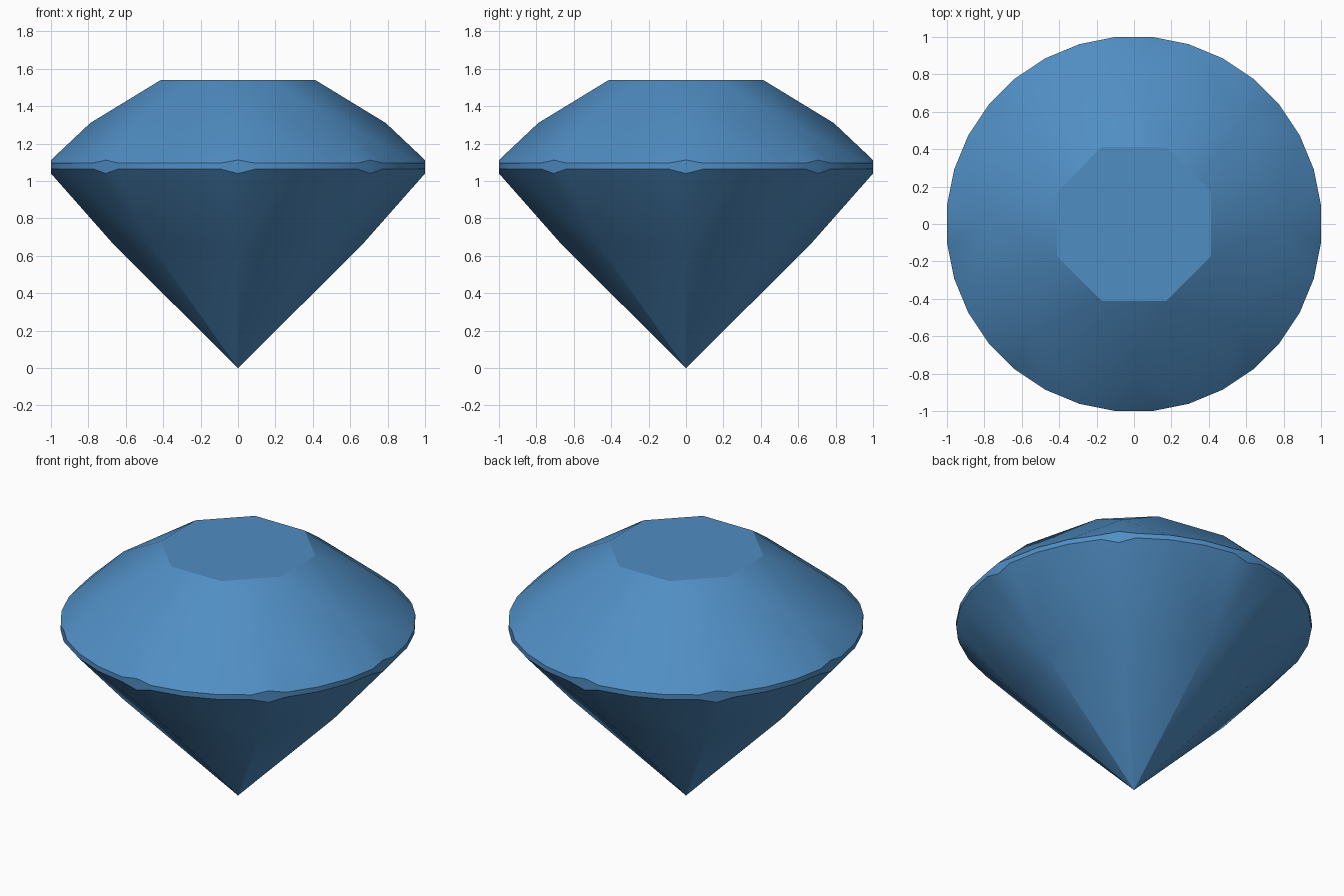
import bpy, bmesh, math

cube = bpy.data.objects.get("Cube")
if cube:
    bpy.data.objects.remove(cube, do_unlink=True)

# Gem colour
blue = bpy.data.materials.new("sapphire blue")
blue.use_nodes = True
colour = (0.08, 0.27, 0.55, 1)
blue.diffuse_color = colour
blue.node_tree.nodes["Principled BSDF"].inputs["Base Color"].default_value = colour

bm = bmesh.new()
SIDES = 8
STEP = 360 / SIDES
RIM = 1 / math.cos(math.radians(STEP / 8))   # girdle corner radius, flats at 1


def ring(radius, z, offset=0.0):
    """Eight points, one per facet group, turned by offset degrees."""
    points = []
    for i in range(SIDES):
        a = math.radians(i * STEP + offset)
        points.append(bm.verts.new((radius * math.cos(a), radius * math.sin(a), z)))
    return points


def girdle_edge(z, peak):
    """Rim points at -1.5, -0.5, 0, 0.5 and 1.5 rim steps in every group."""
    s = STEP / 4
    return [ring(RIM, z, -1.5 * s), ring(RIM, z, -0.5 * s), ring(1, peak),
            ring(RIM, z, 0.5 * s), ring(RIM, z, 1.5 * s)]


table = ring(0.447, 1.54, STEP / 2)
star = ring(0.79, 1.31)
upper = girdle_edge(1.095, 1.112)
lower = girdle_edge(1.065, 1.04)
belly = ring(0.66, 0.655)
culet = bm.verts.new((0, 0, 0))

bm.faces.new(table)
for i in range(SIDES):
    n = (i + 1) % SIDES
    # Star facet and crown kite
    bm.faces.new((table[i - 1], star[i], table[i]))
    bm.faces.new((table[i], star[i], upper[4][i], upper[0][n], star[n]))
    # Pavilion kite
    bm.faces.new((culet, belly[n], lower[0][n], lower[4][i], belly[i]))
    # Half facets above and below the girdle
    for k in range(4):
        bm.faces.new((star[i], upper[k][i], upper[k + 1][i]))
        bm.faces.new((belly[i], lower[k + 1][i], lower[k][i]))
    # Girdle: plain panels and the wider panel with pointed ends
    for a, b in ((0, 1), (3, 4)):
        bm.faces.new((lower[a][i], lower[b][i], upper[b][i], upper[a][i]))
    bm.faces.new((lower[4][i], lower[0][n], upper[0][n], upper[4][i]))
    bm.faces.new([lower[k][i] for k in (1, 2, 3)] + [upper[k][i] for k in (3, 2, 1)])

bmesh.ops.recalc_face_normals(bm, faces=bm.faces[:])
mesh = bpy.data.meshes.new("brilliant_gem")
bm.to_mesh(mesh)
bm.free()
mesh.materials.append(blue)

gem = bpy.data.objects.new("brilliant_gem", mesh)
bpy.context.collection.objects.link(gem)
bpy.ops.object.select_all(action='DESELECT')
gem.select_set(True)
bpy.context.view_layer.objects.active = gem
bpy.ops.object.shade_smooth_by_angle(angle=math.radians(30))
